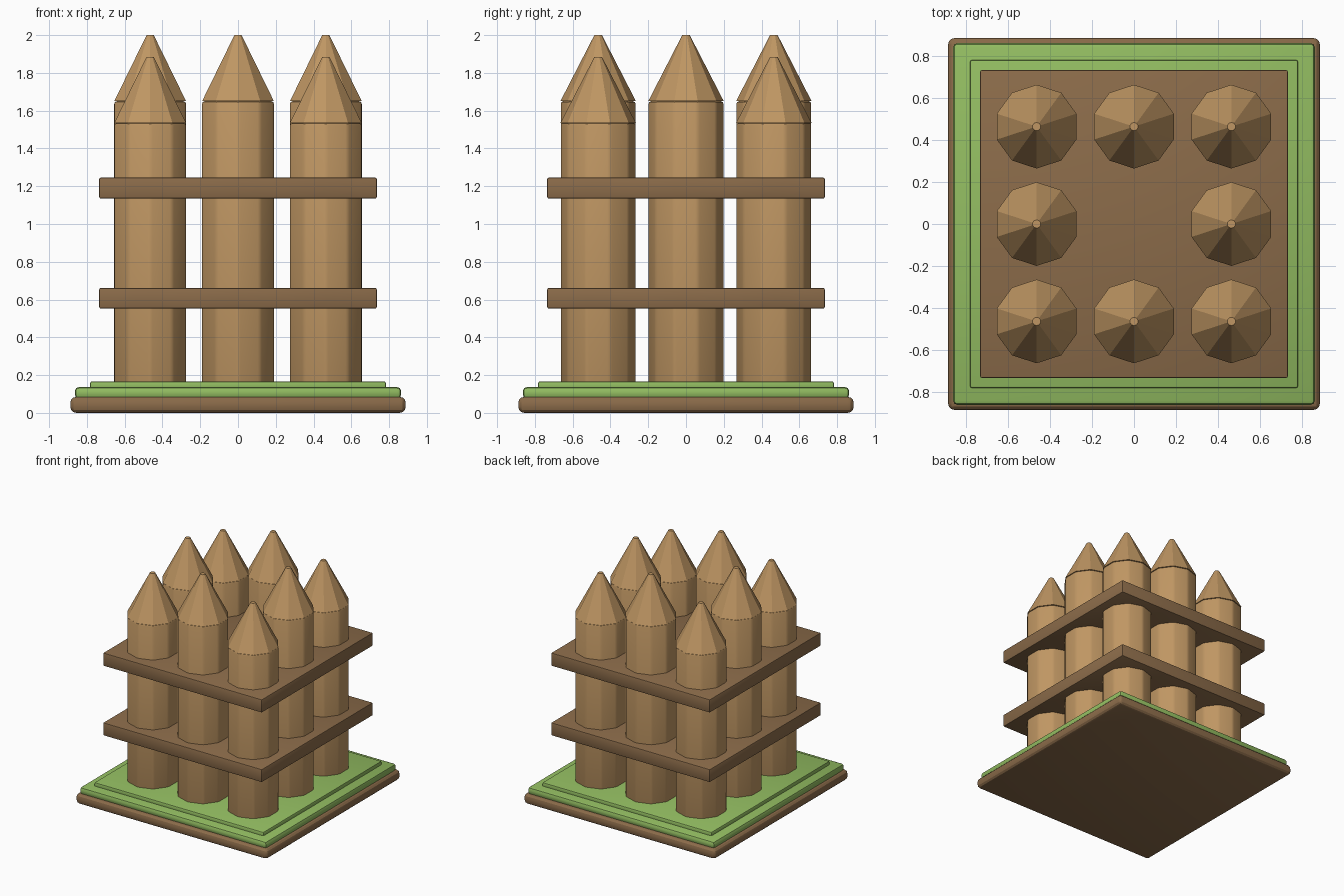
import bpy
import math

cube = bpy.data.objects.get("Cube")
if cube:
    bpy.data.objects.remove(cube, do_unlink=True)


def material(name, rgb):
    """Flat material from sRGB 0-255 values."""
    colour = [(c / 255) ** 2.2 for c in rgb] + [1]
    mat = bpy.data.materials.new(name)
    mat.use_nodes = True
    mat.diffuse_color = colour
    bsdf = mat.node_tree.nodes["Principled BSDF"]
    bsdf.inputs["Base Color"].default_value = colour
    bsdf.inputs["Roughness"].default_value = 0.9
    return mat


LOG = material("light wood", (190, 149, 99))
PLANK = material("dark wood", (138, 107, 75))
GRASS = material("grass green", (145, 187, 97))


def finish(obj, name, mat, bevel=0, segments=2):
    obj.name = name
    obj.data.materials.append(mat)
    if bevel:
        mod = obj.modifiers.new("Rounded edges", "BEVEL")
        mod.width = bevel
        mod.segments = segments
        mod.limit_method = "ANGLE"
        bpy.ops.object.modifier_apply(modifier=mod.name)
        bpy.ops.object.shade_smooth_by_angle(angle=math.radians(25))
    return obj


def slab(name, half, bottom, top, mat, bevel, segments=2):
    bpy.ops.mesh.primitive_cube_add(size=2, location=(0, 0, (bottom + top) / 2))
    obj = bpy.context.object
    obj.scale = (half, half, (top - bottom) / 2)
    bpy.ops.object.transform_apply(location=False, rotation=False, scale=True)
    return finish(obj, name, mat, bevel, segments)


# Stepped ground plinth
slab("earth_base", 0.888, 0, 0.085, PLANK, 0.032, 3)
slab("lower_turf", 0.864, 0.075, 0.137, GRASS, 0.022)
slab("upper_turf", 0.783, 0.12, 0.167, GRASS, 0.01)

# Two platforms binding the logs
slab("lower_platform", 0.735, 0.553, 0.661, PLANK, 0.008)
slab("upper_platform", 0.735, 1.135, 1.245, PLANK, 0.008)


# Pointed logs: corners are shorter than the middle ones
def pointed_log(label, x, y, shoulder):
    foot = 0.14
    bpy.ops.mesh.primitive_cylinder_add(
        vertices=10, radius=0.2, depth=shoulder - foot,
        location=(x, y, (shoulder + foot) / 2))
    finish(bpy.context.object, label + "_log", LOG, 0.014)
    bpy.ops.mesh.primitive_cone_add(
        vertices=10, radius1=0.2, radius2=0.02, depth=0.35,
        location=(x, y, shoulder + 0.175))
    finish(bpy.context.object, label + "_log_point", LOG)


SPACING = 0.465
columns = {"right": -1, "middle": 0, "left": 1}
rows = {"front": -1, "centre": 0, "back": 1}
for row, j in rows.items():
    for column, i in columns.items():
        if i or j:
            shoulder = 1.535 if i and j else 1.65
            pointed_log(f"{row}_{column}", i * SPACING, j * SPACING, shoulder)
